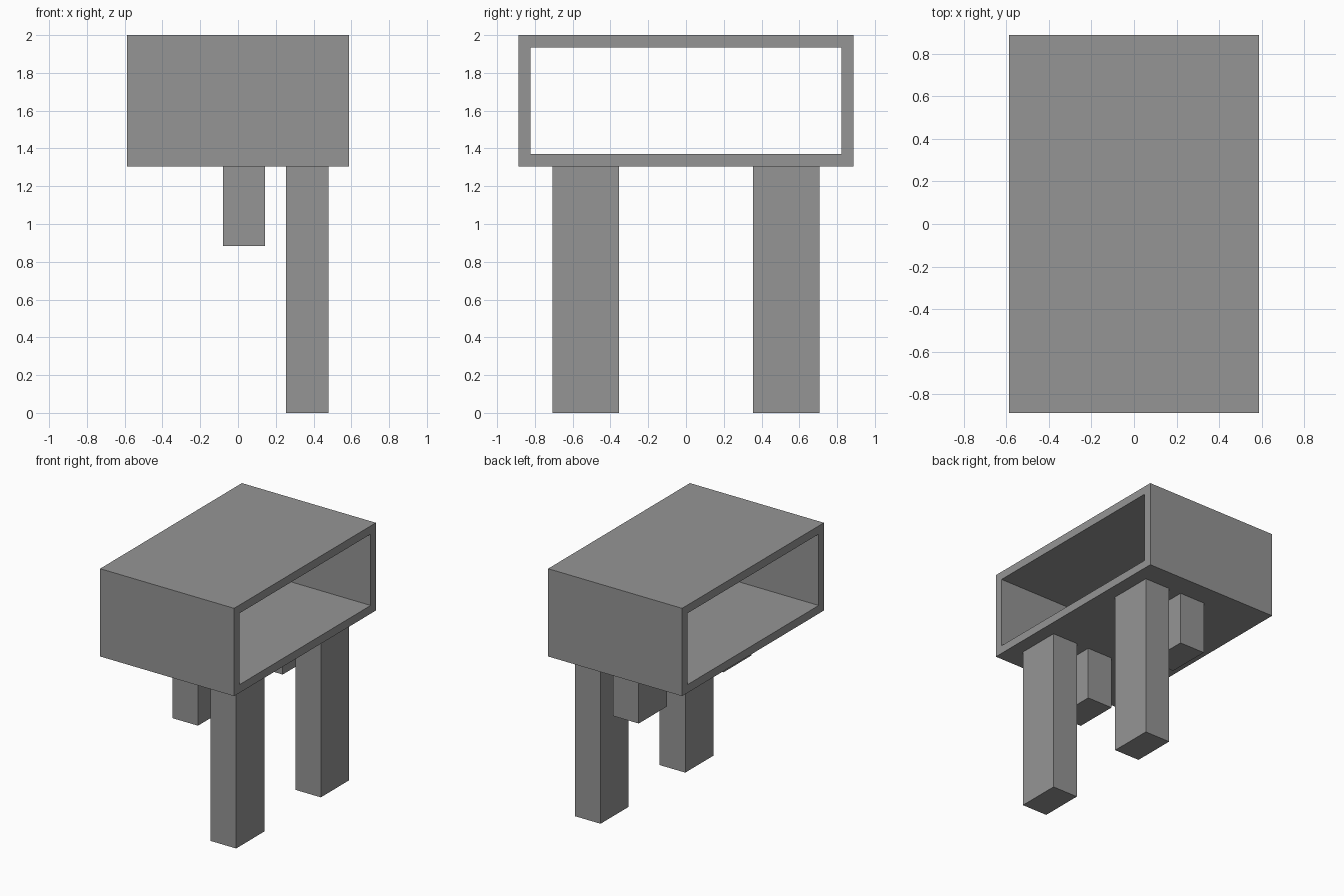
import bpy

if "Cube" in bpy.data.objects:
    bpy.data.objects.remove(bpy.data.objects["Cube"])

grey = bpy.data.materials.new("plain grey")
grey.diffuse_color = (0.3, 0.3, 0.3, 1)
grey.use_nodes = True
grey.node_tree.nodes["Principled BSDF"].inputs["Base Color"].default_value = grey.diffuse_color


def add_mesh(name, verts, faces):
    mesh = bpy.data.meshes.new(name)
    mesh.from_pydata(verts, [], faces)
    mesh.materials.append(grey)
    obj = bpy.data.objects.new(name, mesh)
    bpy.context.collection.objects.link(obj)
    return obj


def add_box(name, x0, x1, y0, y1, z0, z1):
    verts = [(x, y, z) for x in (x0, x1) for y in (y0, y1) for z in (z0, z1)]
    faces = [(0, 1, 3, 2), (4, 6, 7, 5), (0, 4, 5, 1),
             (2, 3, 7, 6), (0, 2, 6, 4), (1, 5, 7, 3)]
    return add_mesh(name, verts, faces)


# Hollow casing, open at both x ends
HX, HY, Z0, Z1, WALL = 0.587, 0.887, 1.305, 2.0, 0.065


def ring(x, inset):
    y, lo, hi = HY - inset, Z0 + inset, Z1 - inset
    return [(x, -y, lo), (x, y, lo), (x, y, hi), (x, -y, hi)]


# Rings in order: outer left, outer right, inner right, inner left
verts = ring(-HX, 0) + ring(HX, 0) + ring(HX, WALL) + ring(-HX, WALL)
faces = []
for r in range(4):
    a, b = r * 4, (r + 1) % 4 * 4
    for i in range(4):
        j = (i + 1) % 4
        faces.append((a + i, b + i, b + j, a + j)[::-1])
add_mesh("casing", verts, faces)

# Long legs and short pegs, one pair of each
for side, y in (("front", -0.53), ("back", 0.53)):
    add_box(side + "_long_leg", 0.254, 0.478, y - 0.176, y + 0.176, 0, Z0)
    add_box(side + "_short_leg", -0.08, 0.144, y - 0.176, y + 0.176, 0.883, Z0)
